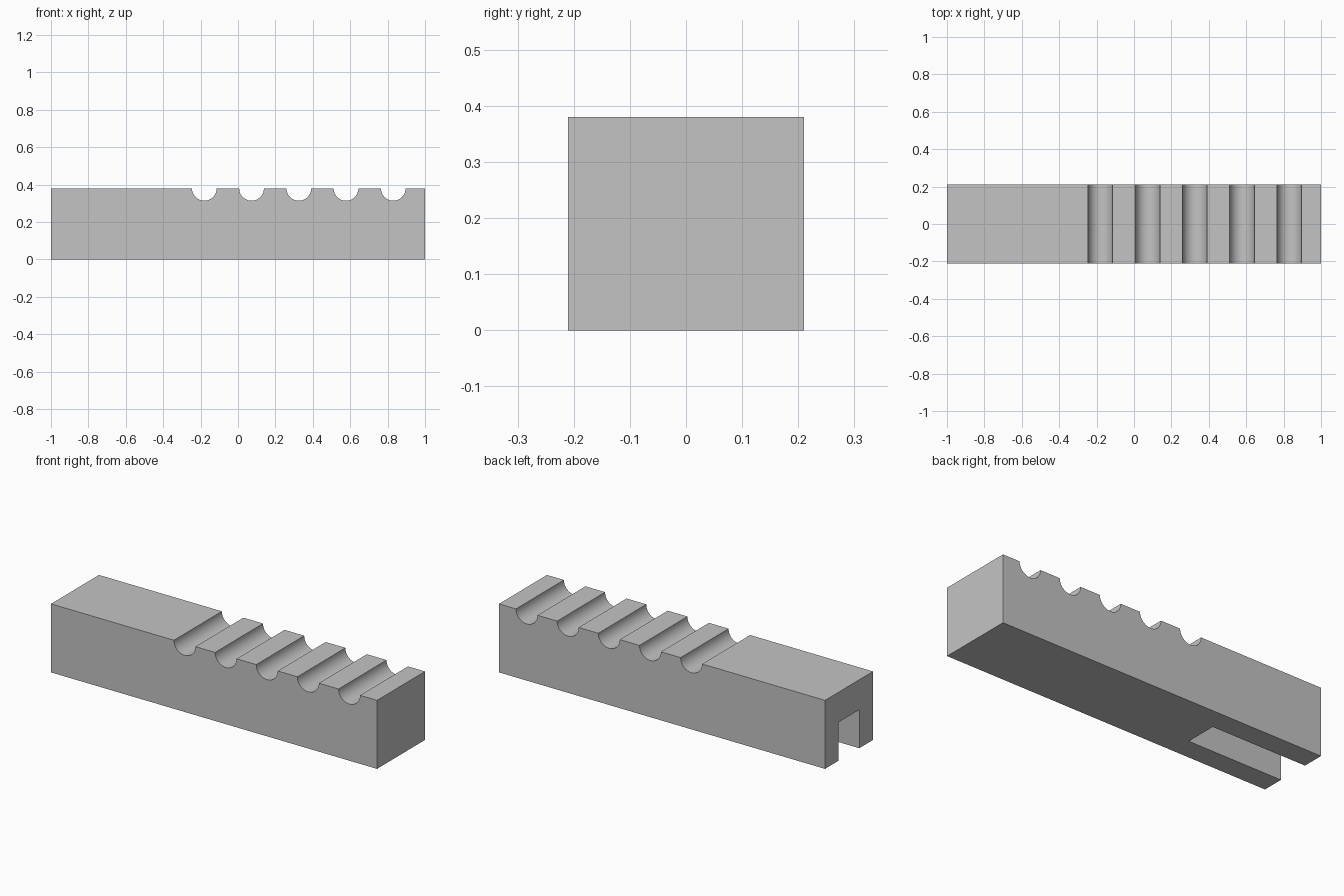
import bpy, bmesh, math

old = bpy.data.objects.get("Cube")
if old:
    bpy.data.objects.remove(old, do_unlink=True)

HALF_LENGTH, HALF_WIDTH, HEIGHT = 1.0, 0.21, 0.38
GROOVE_COUNT, GROOVE_START, GROOVE_PITCH, GROOVE_RADIUS = 5, -0.18, 0.2525, 0.066
SLOT_END, SLOT_WIDTH, SLOT_HEIGHT = -0.42, 0.18, 0.213
ARC_STEPS = 24

grey = bpy.data.materials.new("plain grey")
grey.use_nodes = True
colour = (0.55, 0.55, 0.55, 1)
grey.diffuse_color = colour
grey.node_tree.nodes["Principled BSDF"].inputs["Base Color"].default_value = colour

# Side profile: a rectangle with half-round grooves along the top edge
profile = [(HALF_LENGTH, HEIGHT), (HALF_LENGTH, 0), (-HALF_LENGTH, 0), (-HALF_LENGTH, HEIGHT)]
for i in range(GROOVE_COUNT):
    centre = GROOVE_START + i * GROOVE_PITCH
    for step in range(ARC_STEPS + 1):
        a = math.pi * step / ARC_STEPS
        profile.append((centre - GROOVE_RADIUS * math.cos(a),
                        HEIGHT - GROOVE_RADIUS * math.sin(a)))

# Grooved bar: the profile extruded across the width
bm = bmesh.new()
face = bm.faces.new([bm.verts.new((x, -HALF_WIDTH, z)) for x, z in profile])
extruded = bmesh.ops.extrude_face_region(bm, geom=[face])["geom"]
bmesh.ops.translate(bm, vec=(0, 2 * HALF_WIDTH, 0),
                    verts=[v for v in extruded if isinstance(v, bmesh.types.BMVert)])
bmesh.ops.recalc_face_normals(bm, faces=bm.faces)
mesh = bpy.data.meshes.new("grooved_bar")
bm.to_mesh(mesh)
bm.free()
mesh.materials.append(grey)
bar = bpy.data.objects.new("grooved_bar", mesh)
bpy.context.collection.objects.link(bar)

# Slot cutter: opens through the underside and the plain end
margin = 0.1
x0, x1 = -HALF_LENGTH - margin, SLOT_END
bpy.ops.mesh.primitive_cube_add(size=1, location=((x0 + x1) / 2, 0, (SLOT_HEIGHT - margin) / 2))
cutter = bpy.context.object
cutter.name = "slot_cutter"
cutter.scale = (x1 - x0, SLOT_WIDTH, SLOT_HEIGHT + margin)
cutter.hide_render = True
cutter.data.materials.append(grey)

cut = bar.modifiers.new("slot", "BOOLEAN")
cut.operation = "DIFFERENCE"
cut.solver = "EXACT"
cut.object = cutter
bpy.ops.object.select_all(action="DESELECT")
bar.select_set(True)
bpy.context.view_layer.objects.active = bar
bpy.ops.object.modifier_apply(modifier=cut.name)
bpy.data.objects.remove(cutter, do_unlink=True)

# Smooth grooves, crisp edges
bpy.ops.object.shade_smooth_by_angle(angle=math.radians(30))
